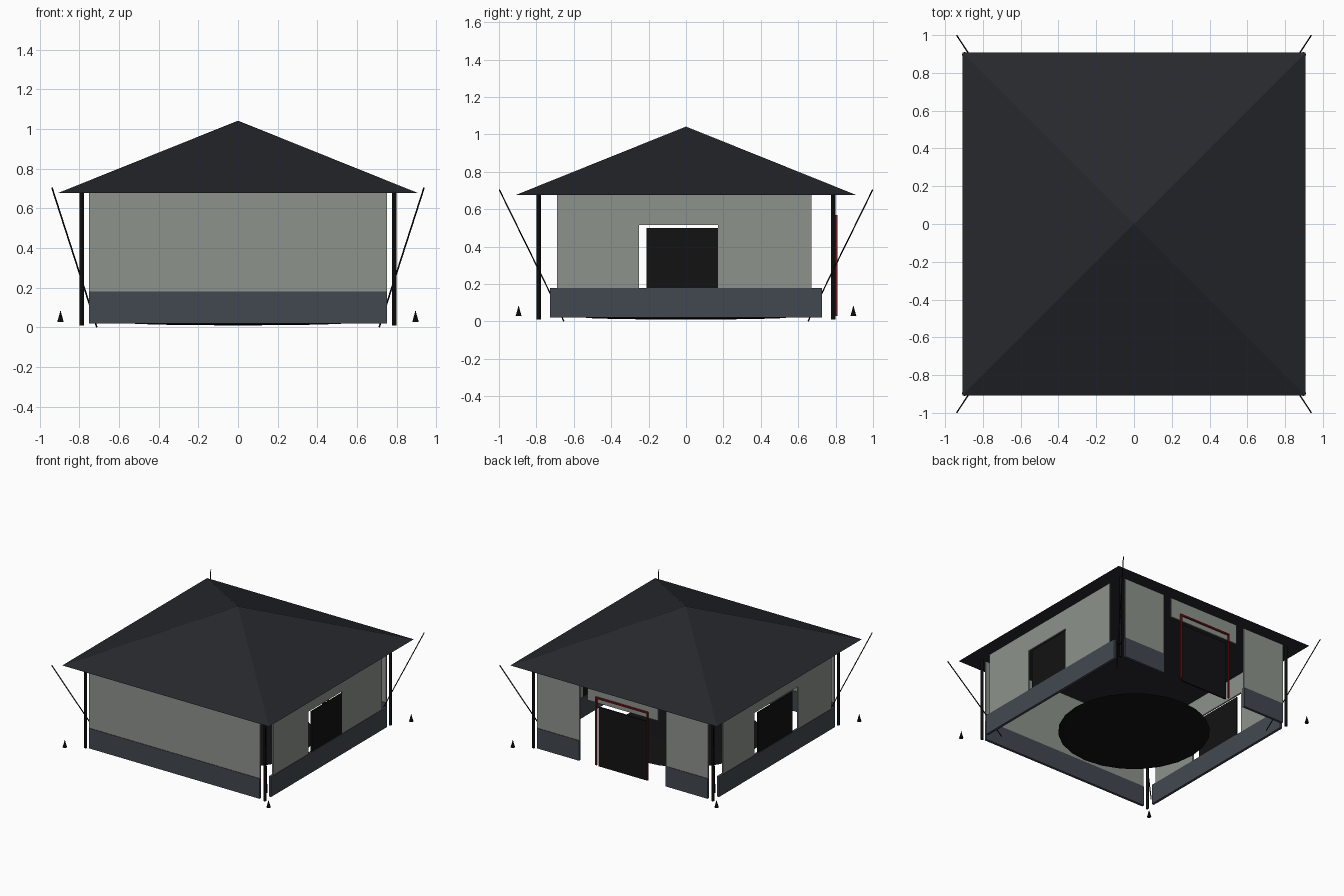
import bpy, math
from mathutils import Vector

if "Cube" in bpy.data.objects:
    bpy.data.objects.remove(bpy.data.objects["Cube"])


def mat(name, r, g, b, a=1.0):
    m = bpy.data.materials.new(name)
    m.diffuse_color = (r, g, b, a)
    m.use_nodes = True
    m.node_tree.nodes["Principled BSDF"].inputs["Base Color"].default_value = m.diffuse_color
    return m


ROOF = mat("roof_canvas", 0.020, 0.021, 0.026)
WALL = mat("wall_canvas", 0.27, 0.29, 0.26, 0.9)
SKIRT = mat("skirt_canvas", 0.055, 0.066, 0.082)
BLACK = mat("black", 0.006, 0.006, 0.007)
RED = mat("red_trim", 0.20, 0.008, 0.010)


def finish(name, material):
    o = bpy.context.object
    o.name = name
    o.data.materials.append(material)
    return o


def box(name, lo, hi, material):
    lo, hi = Vector(lo), Vector(hi)
    bpy.ops.mesh.primitive_cube_add(size=1, location=(lo + hi) / 2)
    o = finish(name, material)
    o.scale = hi - lo
    return o


def rod(name, a, b, r, material, sides=12):
    a, b = Vector(a), Vector(b)
    d = b - a
    bpy.ops.mesh.primitive_cylinder_add(vertices=sides, radius=r, depth=d.length,
                                        location=(a + b) / 2,
                                        rotation=d.to_track_quat('Z', 'Y').to_euler())
    o = finish(name, material)
    bpy.ops.object.shade_smooth_by_angle()
    return o


W = 0.79                      # distance of the walls from the centre
EAVE, SILL, BASE = 0.677, 0.18, 0.02


def panel(name, side, a, b, z0, z1, t, material, off=0.0):
    """Thin upright panel from a to b along one of the four walls."""
    s = 1 if side in ("back", "right") else -1
    c = s * (W + off)
    if side in ("front", "back"):
        return box(f"{side}_{name}", (a, c - t, z0), (b, c + t, z1), material)
    return box(f"{side}_{name}", (c - t, a, z0), (c + t, b, z1), material)


# Pyramid roof
bpy.ops.mesh.primitive_cone_add(vertices=4, radius1=0.908 * math.sqrt(2), radius2=0,
                                depth=1.042 - EAVE, location=(0, 0, (1.042 + EAVE) / 2),
                                rotation=(0, 0, math.pi / 4))
finish("roof", ROOF)

# Front wall
panel("wall", "front", -0.75, 0.75, SILL, EAVE, 0.006, WALL)
panel("skirt", "front", -0.75, 0.75, BASE, SILL, 0.01, SKIRT)

# Side walls with window openings and dark window flaps
for side, o0, o1, w0, w1 in (("right", -0.25, 0.17, -0.21, 0.17),
                             ("left", -0.27, 0.28, -0.20, 0.23)):
    panel("skirt", side, -0.728, 0.728, BASE, SILL, 0.01, SKIRT)
    panel("wall_a", side, -0.69, o0, SILL, EAVE, 0.006, WALL)
    panel("wall_b", side, o1, 0.67, SILL, EAVE, 0.006, WALL)
    panel("header", side, o0, o1, 0.515, EAVE, 0.006, WALL)
    panel("window", side, w0, w1, SILL, 0.50, 0.005, BLACK)

# Back wall: two panels, header and door
for s, tag in ((-1, "left"), (1, "right")):
    a, b = sorted((s * 0.38, s * 0.75))
    panel("wall_" + tag, "back", a, b, SILL, EAVE, 0.006, WALL)
    panel("skirt_" + tag, "back", a, b, BASE, SILL, 0.01, SKIRT)
panel("header", "back", -0.31, 0.31, 0.52, EAVE, 0.006, WALL)
panel("door", "back", -0.21, 0.21, BASE, 0.49, 0.006, BLACK)

# Red door frame
for s, tag in ((-1, "left"), (1, "right")):
    box("door_frame_" + tag, (s * 0.225 - 0.006, 0.798, 0.03),
        (s * 0.225 + 0.006, 0.81, 0.57), RED)
box("door_frame_top", (-0.231, 0.798, 0.558), (0.231, 0.81, 0.57), RED)

# Shallow round floor mat
bpy.ops.mesh.primitive_uv_sphere_add(segments=24, ring_count=8, radius=1,
                                     location=(0, 0, 0.022))
floor_mat = finish("floor_mat", BLACK)
floor_mat.scale = (0.555, 0.555, 0.012)

# Corner poles, guy ropes and ground pegs
for sx in (-1, 1):
    for sy in (-1, 1):
        rod("corner_pole", (sx * 0.787, sy * 0.787, 0.01), (sx * 0.787, sy * 0.787, EAVE),
            0.011, BLACK)
        rod("guy_rope", (sx * 0.712, sy * 0.653, 0.002), (sx * 0.938, sy * 0.998, 0.704),
            0.004, BLACK, 6)
        bpy.ops.mesh.primitive_cone_add(vertices=8, radius1=0.016, radius2=0, depth=0.058,
                                        location=(sx * 0.895, sy * 0.895, 0.057))
        finish("ground_peg", BLACK)
